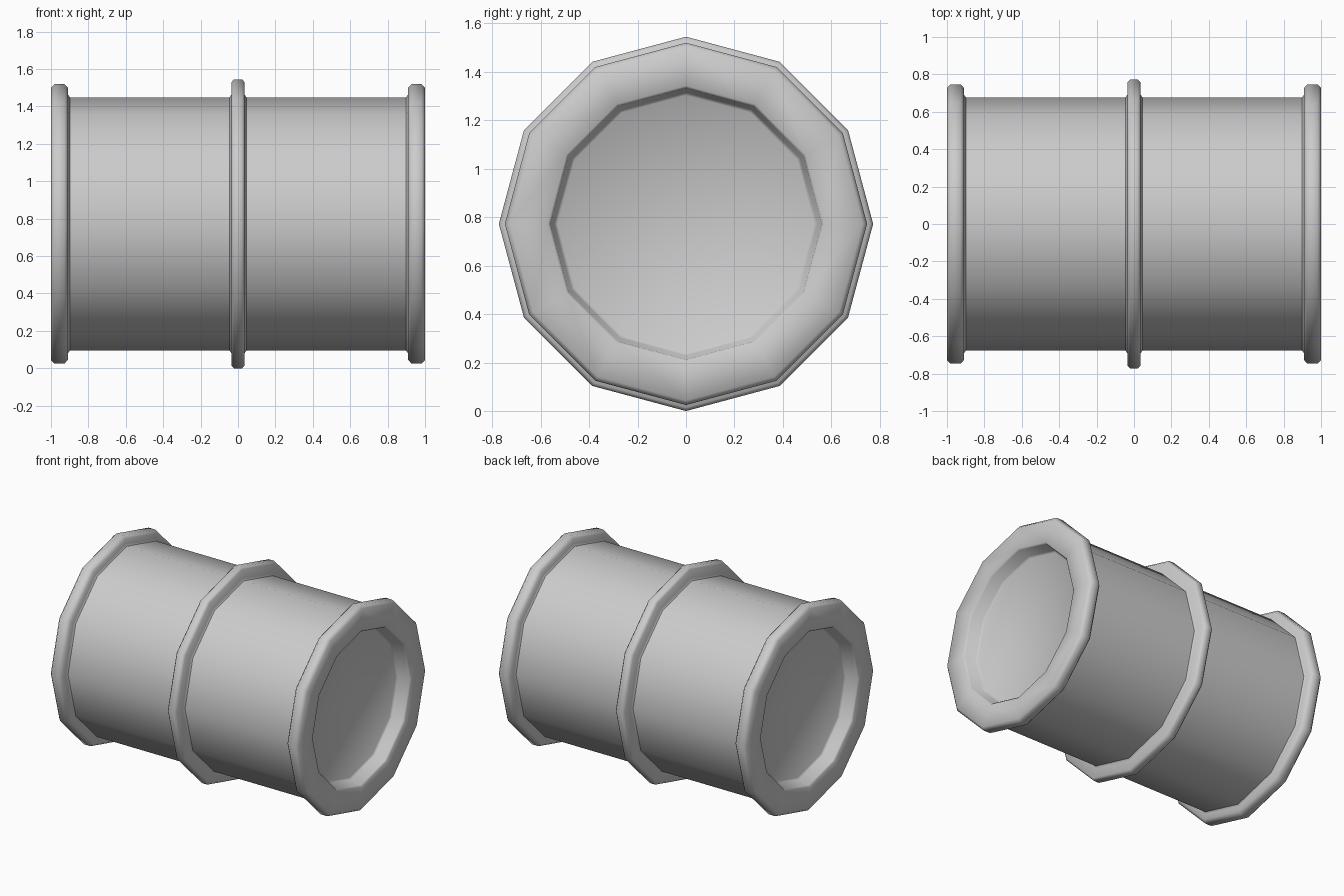
import bpy, bmesh, math

if "Cube" in bpy.data.objects:
    bpy.data.objects.remove(bpy.data.objects["Cube"])

SIDES = 12
AXIS_Z = 0.772

# Half profile (x along the axis, radius): centre hoop, wall, end rim, recessed lid
half = [
    (0.022, 0.772), (0.036, 0.757), (0.036, 0.69), (0.046, 0.676),
    (0.898, 0.676), (0.908, 0.69), (0.908, 0.726), (0.928, 0.747),
    (0.982, 0.747), (1.0, 0.728),
    (1.0, 0.57), (0.99, 0.56), (0.91, 0.543), (0.90, 0.53),
]
profile = [(-x, r) for x, r in reversed(half)] + half


def lathe_x(name, points, sides):
    """Revolve a profile about the x axis and cap both ends."""
    bm = bmesh.new()
    rings = []
    for x, r in points:
        rings.append([bm.verts.new((x,
                                    r * math.sin(2 * math.pi * i / sides),
                                    AXIS_Z + r * math.cos(2 * math.pi * i / sides)))
                      for i in range(sides)])
    for a, b in zip(rings, rings[1:]):
        for i in range(sides):
            j = (i + 1) % sides
            bm.faces.new((a[i], a[j], b[j], b[i]))
    bm.faces.new(rings[0])
    bm.faces.new(rings[-1])
    bmesh.ops.recalc_face_normals(bm, faces=bm.faces)
    mesh = bpy.data.meshes.new(name)
    bm.to_mesh(mesh)
    bm.free()
    obj = bpy.data.objects.new(name, mesh)
    bpy.context.collection.objects.link(obj)
    return obj


# Barrel lying on its side, smooth around the hull
barrel = lathe_x("barrel", profile, SIDES)
bpy.context.view_layer.objects.active = barrel
barrel.select_set(True)
bpy.ops.object.shade_smooth_by_angle(angle=math.radians(50))
